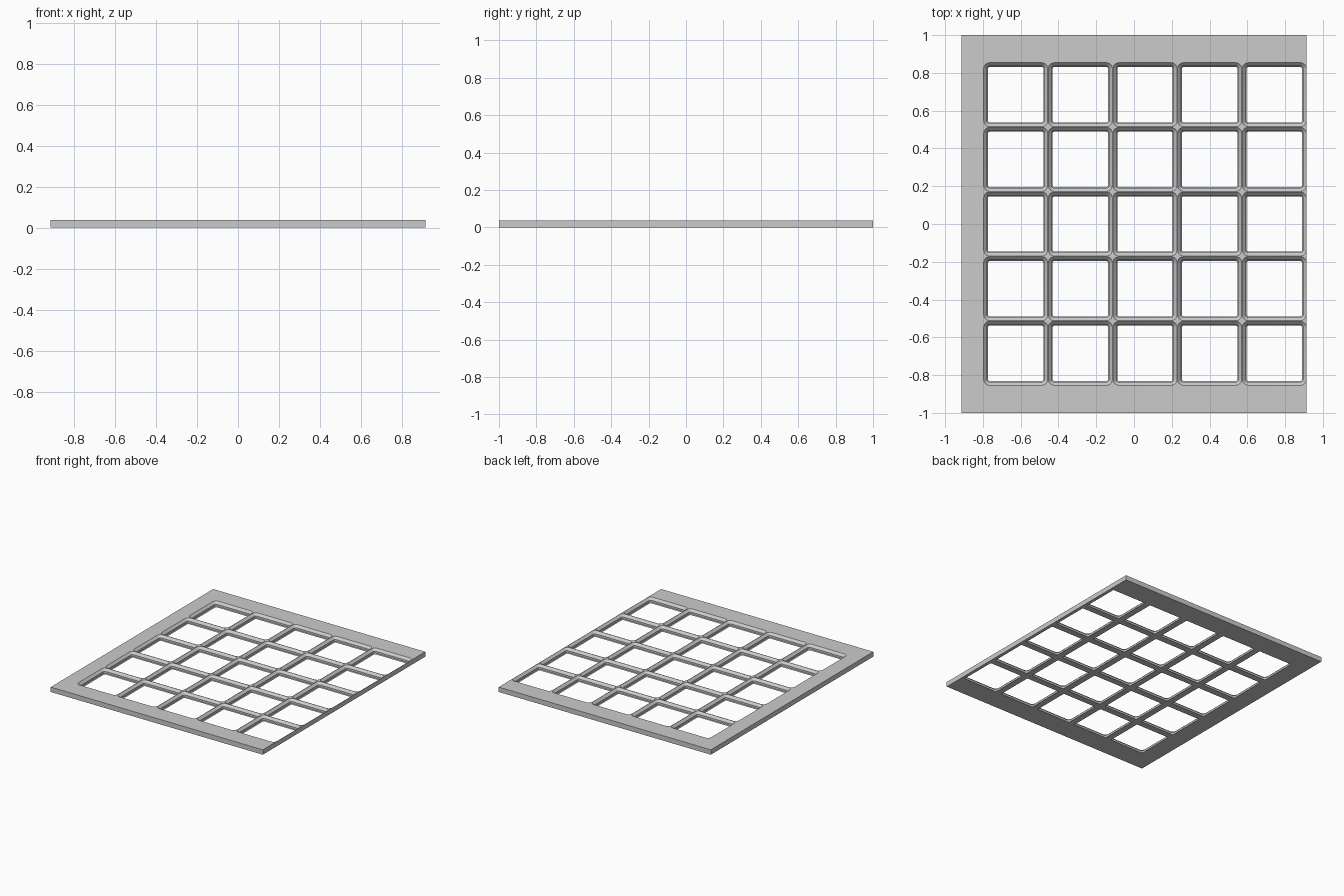
import bpy, bmesh, math

if "Cube" in bpy.data.objects:
    bpy.data.objects.remove(bpy.data.objects["Cube"])

W, D, H = 1.828, 2.0, 0.038          # plate size
N, PITCH = 5, 0.3423                 # cell grid
X0 = W / 2 - N * PITCH               # grid sits flush with the right edge
Y0 = -N * PITCH / 2
TOP, RAD = PITCH / 2 - 0.0018, 0.031  # half opening and corner radius at the top

# socket profile: (height, inset from the top opening)
PROFILE = [(-0.01, 0.0232), (0.0, 0.0232), (0.0057, 0.0175),
           (0.0205, 0.0175), (H, 0.0), (H + 0.01, 0.0)]


def rounded_ring(bm, cx, cy, z, half, r, seg=6):
    verts = []
    for q in range(4):
        mid = math.pi / 4 + q * math.pi / 2
        sx, sy = math.copysign(1, math.cos(mid)), math.copysign(1, math.sin(mid))
        for i in range(seg + 1):
            a = (q + i / seg) * math.pi / 2
            verts.append(bm.verts.new((cx + sx * (half - r) + r * math.cos(a),
                                       cy + sy * (half - r) + r * math.sin(a), z)))
    return verts


def add_socket(bm, cx, cy):
    rings = [rounded_ring(bm, cx, cy, z, TOP - d, RAD - d) for z, d in PROFILE]
    n = len(rings[0])
    for lo, hi in zip(rings, rings[1:]):
        for i in range(n):
            j = (i + 1) % n
            bm.faces.new((lo[i], lo[j], hi[j], hi[i]))
    bm.faces.new(rings[0][::-1])
    bm.faces.new(rings[-1])


def make_object(name, bm):
    mesh = bpy.data.meshes.new(name)
    bm.to_mesh(mesh)
    bm.free()
    ob = bpy.data.objects.new(name, mesh)
    bpy.context.collection.objects.link(ob)
    return ob


# solid plate
bm = bmesh.new()
bmesh.ops.create_cube(bm, size=1)
for v in bm.verts:
    v.co = (v.co.x * W, v.co.y * D, (v.co.z + 0.5) * H)
plate = make_object("grid_baseplate", bm)

# stepped sockets, cut through the plate
bm = bmesh.new()
for ix in range(N):
    for iy in range(N):
        add_socket(bm, X0 + (ix + 0.5) * PITCH, Y0 + (iy + 0.5) * PITCH)
cutter = make_object("socket_cutter", bm)
cutter.hide_render = True

cut = plate.modifiers.new("sockets", 'BOOLEAN')
cut.operation = 'DIFFERENCE'
cut.solver = 'EXACT'
cut.object = cutter
bpy.context.view_layer.objects.active = plate
plate.select_set(True)
bpy.ops.object.modifier_apply(modifier=cut.name)
bpy.data.objects.remove(cutter)
bpy.ops.object.shade_smooth_by_angle(angle=math.radians(30))
